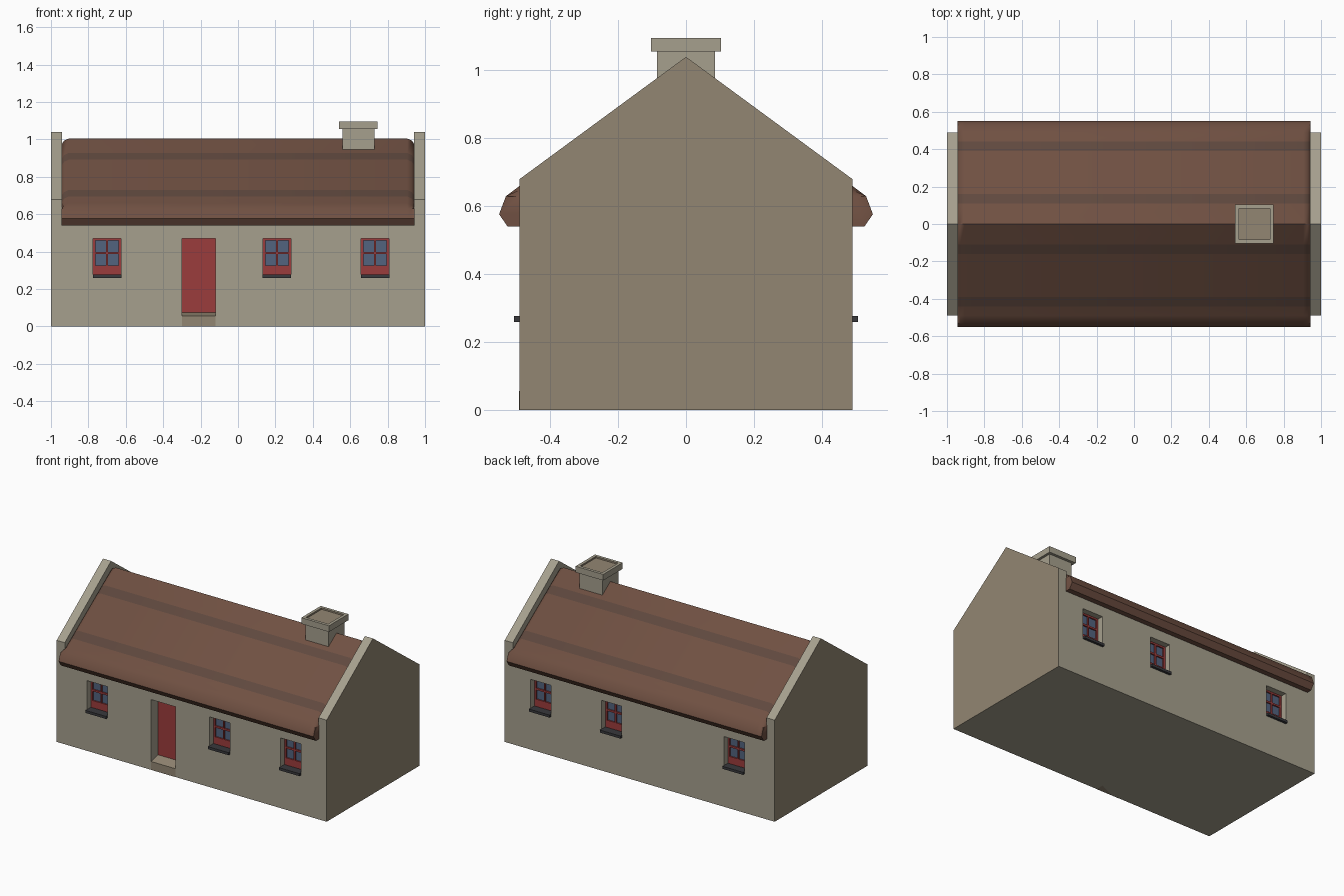
import bpy, bmesh

if "Cube" in bpy.data.objects:
    bpy.data.objects.remove(bpy.data.objects["Cube"])


def material(name, rgb):
    m = bpy.data.materials.new(name)
    m.diffuse_color = (*rgb, 1)
    m.use_nodes = True
    m.node_tree.nodes["Principled BSDF"].inputs["Base Color"].default_value = m.diffuse_color
    return m


WALL = material("render_wall", (0.38, 0.35, 0.27))
TAN = material("gable_tan", (0.29, 0.24, 0.17))
THATCH = material("thatch", (0.16, 0.08, 0.054))
BAND = material("thatch_band", (0.115, 0.065, 0.048))
RED = material("red_paint", (0.33, 0.045, 0.045))
GLASS = material("glass", (0.085, 0.125, 0.21))
SLATE = material("slate", (0.04, 0.04, 0.045))


def finish(name, bm, *mats):
    bmesh.ops.recalc_face_normals(bm, faces=bm.faces)
    me = bpy.data.meshes.new(name)
    bm.to_mesh(me)
    bm.free()
    ob = bpy.data.objects.new(name, me)
    bpy.context.collection.objects.link(ob)
    for m in mats:
        me.materials.append(m)
    return ob


def loft(name, stations, *mats):
    """Closed solid through (x, [(y, z), ...]) cross-sections."""
    bm = bmesh.new()
    rings = [[bm.verts.new((x, y, z)) for y, z in prof] for x, prof in stations]
    n = len(rings[0])
    for a, b in zip(rings, rings[1:]):
        for i in range(n):
            j = (i + 1) % n
            bm.faces.new((a[i], a[j], b[j], b[i]))
    bm.faces.new(rings[0])
    bm.faces.new(rings[-1])
    return finish(name, bm, *mats)


def box(name, x0, x1, y0, y1, z0, z1, mat):
    return loft(name, [(x, [(y0, z0), (y1, z0), (y1, z1), (y0, z1)])
                       for x in (x0, x1)], mat)


WY = 0.49                       # wall face
WINDOWS = (-0.70, 0.208, 0.733)
DOOR = (-0.30, -0.12)

# Long walls with window and door recesses
walls = loft("walls", [(x, [(-WY, 0), (WY, 0), (WY, 0.62), (0, 0.96), (-WY, 0.62)])
                       for x in (-0.94, 0.94)], WALL)
cutters = [box("window_cutter", x - 0.075, x + 0.075, s * 0.435, s * 0.6, 0.265, 0.47, WALL)
           for x in WINDOWS for s in (-1, 1)]
cutters.append(loft("door_cutter", [(x, [(-0.415, 0.075), (-0.415, 0.47), (-0.6, 0.47),
                                         (-0.6, 0.025)]) for x in DOOR], WALL))
bpy.context.view_layer.objects.active = walls
for c in cutters:
    mod = walls.modifiers.new("recess", 'BOOLEAN')
    mod.operation, mod.solver, mod.object = 'DIFFERENCE', 'EXACT', c
    bpy.ops.object.modifier_apply(modifier=mod.name)
for c in cutters:
    bpy.data.objects.remove(c)

# Raised gable walls with tan outer faces
for s, side in ((-1, "left"), (1, "right")):
    gable = loft(side + "_gable", [(s * x, [(-WY, 0), (WY, 0), (WY, 0.68), (0, 1.04),
                                           (-WY, 0.68)]) for x in (0.94, 1)], WALL, TAN)
    for p in gable.data.polygons:
        if abs(p.center.x) > 0.99:
            p.material_index = 1

# Thatched roof with rolled eaves, ends eased down at the gables
slope = [(y, 1.005 - 0.704 * y) for y in (0.11, 0.16, 0.39, 0.44, 0.49)]
eave = [(0.53, 0.63), (0.55, 0.577), (0.525, 0.54), (0.48, 0.54)]


def roof_profile(drop):
    half = [(y, z - drop) for y, z in slope] + eave
    return [(0, 1.005 - drop)] + half + [(-y, z) for y, z in reversed(half)]


roof = loft("thatched_roof", [(-0.944, roof_profile(0.032)), (-0.93, roof_profile(0.012)),
                              (-0.905, roof_profile(0)), (0.905, roof_profile(0)),
                              (0.93, roof_profile(0.012)), (0.944, roof_profile(0.032))],
            THATCH, BAND)
for p in roof.data.polygons:
    y = abs(p.center.y)
    if p.normal.z > 0.5 and (0.11 < y < 0.16 or 0.39 < y < 0.44):
        p.material_index = 1
roof.select_set(True)
bpy.context.view_layer.objects.active = roof
bpy.ops.object.shade_smooth_by_angle(angle=0.9)

# Door and doorstep riser
box("door", *DOOR, -0.42, -0.41, 0.07, 0.47, RED)
loft("doorstep", [(x, [(-0.491, 0), (-0.491, 0.056), (-0.414, 0.076), (-0.414, 0)])
                  for x in DOOR], TAN)

# Windows: glass, frame bars, sill; same on front and back
for x in WINDOWS:
    for s, side in ((-1, "front"), (1, "back")):
        box(side + "_glass", x - 0.074, x + 0.074, s * 0.43, s * 0.441, 0.27, 0.47, GLASS)
        bars = [(-0.075, -0.062, 0.27, 0.47), (0.062, 0.075, 0.27, 0.47),
                (-0.005, 0.005, 0.32, 0.465), (-0.062, 0.062, 0.27, 0.325),
                (-0.062, 0.062, 0.387, 0.399), (-0.062, 0.062, 0.459, 0.47)]
        for a, b, z0, z1 in bars:
            box(side + "_window_bar", x + a, x + b, s * 0.432, s * 0.45, z0, z1, RED)
        box(side + "_sill", x - 0.076, x + 0.076, s * 0.432, s * 0.506, 0.26, 0.277, SLATE)

# Chimney stack and cap with sunken tan top
box("chimney_stack", 0.56, 0.73, -0.085, 0.085, 0.9, 1.06, WALL)
cap = box("chimney_cap", 0.541, 0.746, -0.103, 0.103, 1.055, 1.096, WALL)
cap.data.materials.append(TAN)
bm = bmesh.new()
bm.from_mesh(cap.data)
bm.faces.ensure_lookup_table()
top = max(bm.faces, key=lambda f: f.calc_center_median().z)
bmesh.ops.inset_region(bm, faces=[top], thickness=0.028)
top.material_index = 1
inner = bmesh.ops.inset_region(bm, faces=[top], thickness=0.0005, depth=-0.01)
bm.to_mesh(cap.data)
bm.free()
